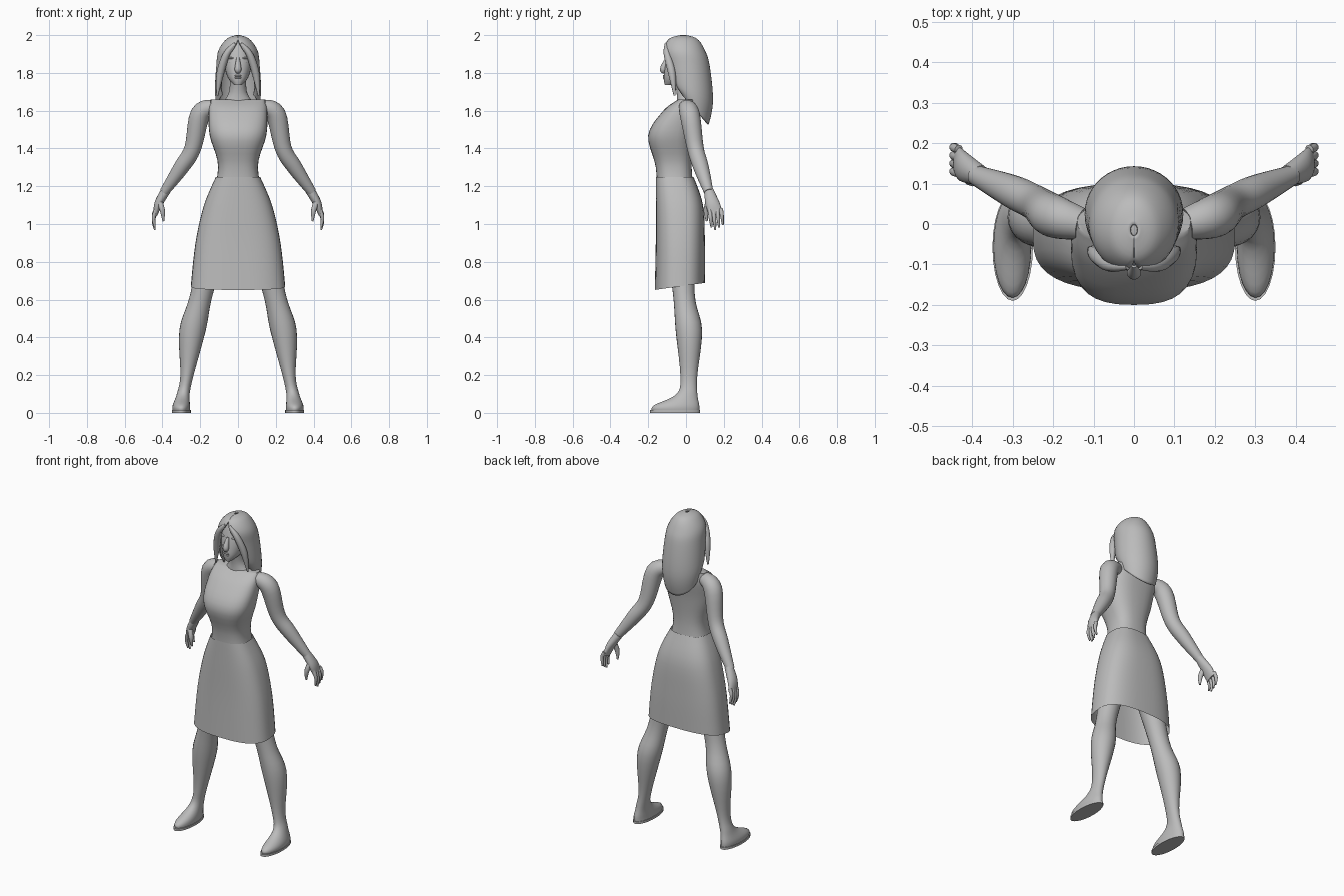
import bpy, bmesh, math
from mathutils import Vector

cube = bpy.data.objects.get("Cube")
if cube:
    bpy.data.objects.remove(cube)

GREY = (0.5, 0.5, 0.5, 1)
mat = bpy.data.materials.new("matte grey")
mat.use_nodes = True
mat.diffuse_color = GREY
mat.node_tree.nodes["Principled BSDF"].inputs["Base Color"].default_value = GREY
parts = []


def finish(name, bm, mirror=False):
    bmesh.ops.recalc_face_normals(bm, faces=bm.faces)
    mesh = bpy.data.meshes.new(name)
    bm.to_mesh(mesh)
    bm.free()
    mesh.materials.append(mat)
    obj = bpy.data.objects.new(name, mesh)
    bpy.context.collection.objects.link(obj)
    if mirror:
        obj.modifiers.new("mirror", 'MIRROR')
    parts.append(obj)
    return obj


def ring(z, width, front, back, x=0, tilt=0, gap=0):
    """Level cross-section; tilt raises its back, gap opens its front."""
    return [x, (front + back) / 2, z, width, (back - front) / 2, tilt, gap]


def joint(x, y, z, radius, flat=1):
    """Cross-section set square to a limb, flattened sideways."""
    return [x, y, z, radius * flat, radius, 0, 0]


def blend(sections, steps):
    """Catmull-Rom curve through the cross-sections."""
    last = len(sections) - 1
    result = []
    for i in range(last):
        before, start, end, after = (sections[max(0, min(k, last))] for k in range(i - 1, i + 3))
        for step in range(steps):
            t = step / steps
            result.append([
                q + t / 2 * (r - p + t * (2 * p - 5 * q + 4 * r - w + t * (3 * (q - r) + w - p)))
                for p, q, r, w in zip(before, start, end, after)])
    return result + [sections[-1]]


def loft(name, sections, sides=24, power=2, steps=5, along=False, shell=False, mirror=False):
    """Skin over cross-sections; a shell keeps its ends and front seam open."""
    bm = bmesh.new()
    sections = blend(sections, steps)
    centres = [Vector(section[:3]) for section in sections]
    rings = []
    for i, (x, y, z, width, thick, tilt, gap) in enumerate(sections):
        across, depth = Vector((1, 0, 0)), Vector((0, 1, tilt))
        if along:
            ahead = centres[min(i + 1, len(centres) - 1)] - centres[max(i - 1, 0)]
            across = ahead.cross(Vector((0, 1, 0))).normalized()
            depth = across.cross(ahead.normalized())
        loop = []
        for k in range(sides + 1 if shell else sides):
            angle = gap + (math.tau - 2 * gap) * k / sides
            s, c = math.sin(angle), math.cos(angle)
            u = math.copysign(abs(s) ** (2 / power), s)
            v = math.copysign(abs(c) ** (2 / power), c)
            loop.append(bm.verts.new(centres[i] + across * width * u - depth * thick * v))
        rings.append(loop)
    for low, high in zip(rings, rings[1:]):
        for k in range(sides):
            j = k + 1 if shell else (k + 1) % sides
            bm.faces.new((low[k], low[j], high[j], high[k]))
    if shell:
        bmesh.ops.remove_doubles(bm, verts=bm.verts, dist=0.0001)
    else:
        bm.faces.new(rings[0])
        bm.faces.new(rings[-1])
    return finish(name, bm, mirror)


def ball(name, centre, size, mirror=False):
    bm = bmesh.new()
    bmesh.ops.create_uvsphere(bm, u_segments=12, v_segments=8, radius=1)
    bmesh.ops.scale(bm, vec=size, verts=bm.verts)
    bmesh.ops.translate(bm, vec=centre, verts=bm.verts)
    return finish(name, bm, mirror)


# Torso, from inside the skirt up to the shoulder line
loft("torso", [
    ring(z=1.1, width=.15, front=-.15, back=.05),
    ring(z=1.3, width=.105, front=-.16, back=.03),
    ring(z=1.47, width=.15, front=-.2, back=.04),
    ring(z=1.6, width=.155, front=-.12, back=.06),
    ring(z=1.66, width=.14, front=-.04, back=.05)], sides=32, power=2.6)
loft("neck", [
    ring(z=1.63, width=.09, front=-.05, back=.05),
    ring(z=1.7, width=.047, front=-.05, back=.04),
    ring(z=1.8, width=.045, front=-.07, back=.03)])

# Skirt, open below, with the hem rising to the back
loft("skirt", [
    ring(z=1.25, width=.117, front=-.16, back=.04),
    ring(z=1.1, width=.18, front=-.16, back=.09),
    ring(z=.9, width=.225, front=-.16, back=.1),
    ring(z=.67, width=.25, front=-.165, back=.1, tilt=.14)],
    sides=40, power=2.7, shell=True)

# Legs flowing into the feet, with thin soles
loft("leg", [
    ring(x=.1, z=1, width=.09, front=-.12, back=.06),
    ring(x=.19, z=.64, width=.06, front=-.07, back=.045),
    ring(x=.24, z=.44, width=.07, front=-.055, back=.085),
    ring(x=.27, z=.2, width=.035, front=-.03, back=.06),
    ring(x=.29, z=.1, width=.034, front=-.05, back=.06),
    ring(x=.3, z=.04, width=.046, front=-.17, back=.07),
    ring(x=.3, z=.01, width=.046, front=-.18, back=.07)], mirror=True)
loft("sole", [
    ring(x=.3, z=height, width=.05, front=-.19, back=.075) for height in (0, .014)],
    steps=1, mirror=True)

# Arms and hands
loft("arm", [
    joint(.13, 0, 1.62, .04),
    joint(.2, .02, 1.58, .053),
    joint(.24, .05, 1.4, .044),
    joint(.3, .08, 1.3, .041),
    joint(.39, .12, 1.17, .025)], along=True, mirror=True)
loft("hand", [
    joint(.38, .12, 1.18, .025),
    joint(.42, .14, 1.11, .037, flat=.6),
    joint(.437, .16, 1.05, .037, flat=.3)], along=True, sides=16, mirror=True)

# Fingers fan out across the palm, the outer ones shorter
for i, finger in enumerate(("index", "middle", "ring", "little")):
    y = .125 + i * .02
    tip = .97 + abs(i - 1) * .013
    loft(finger + "_finger", [
        joint(.433, y, 1.08, .011),
        joint(.447, y + .005, tip + .05, .01),
        joint(.44, y + .01, tip, .005)], along=True, sides=10, mirror=True)
loft("thumb", [
    joint(.415, .12, 1.12, .016),
    joint(.4, .107, 1.07, .014),
    joint(.395, .11, 1.015, .005)], along=True, sides=10, mirror=True)

# Head and face
loft("head", [
    ring(z=1.735, width=.02, front=-.112, back=-.06),
    ring(z=1.78, width=.056, front=-.118, back=.03),
    ring(z=1.87, width=.077, front=-.105, back=.08),
    ring(z=1.95, width=.06, front=-.08, back=.06),
    ring(z=1.98, width=.03, front=-.05, back=.03)], power=2.2)
loft("nose", [
    joint(0, -.1, 1.88, .008),
    joint(0, -.12, 1.82, .018),
    joint(0, -.11, 1.805, .01)], along=True, sides=12)
ball("eye", (.033, -.088, 1.857), (.015, .01, .007), mirror=True)
ball("brow", (.035, -.088, 1.878), (.022, .014, .006), mirror=True)
for lip, height in (("upper_lip", 1.785), ("lower_lip", 1.774)):
    ball(lip, (0, -.11, height), (.02, .013, .006))

# Hair: a parted shell falling to a point behind, with loose front locks
hair = loft("hair", [
    ring(z=2, width=.01, front=-.03, back=0),
    ring(z=1.98, width=.06, front=-.09, back=.06),
    ring(z=1.92, width=.103, front=-.12, back=.1, gap=.3),
    ring(z=1.84, width=.115, front=-.11, back=.125, gap=.75),
    ring(z=1.7, width=.122, front=-.09, back=.143, tilt=-.4, gap=.85),
    ring(z=1.62, width=.11, front=-.05, back=.12, tilt=-1.1, gap=.85)],
    sides=32, shell=True)
hair.modifiers.new("thickness", 'SOLIDIFY').thickness = .008
loft("front_lock", [
    joint(.015, -.105, 1.955, .008),
    joint(.06, -.1, 1.9, .018),
    joint(.093, -.075, 1.8, .02),
    joint(.11, -.06, 1.68, .005)], along=True, sides=12, mirror=True)

# Smooth shading with crisp cap edges
bpy.ops.object.select_all(action='DESELECT')
for obj in parts:
    obj.select_set(True)
bpy.context.view_layer.objects.active = parts[0]
bpy.ops.object.shade_smooth_by_angle(angle=math.radians(50))
